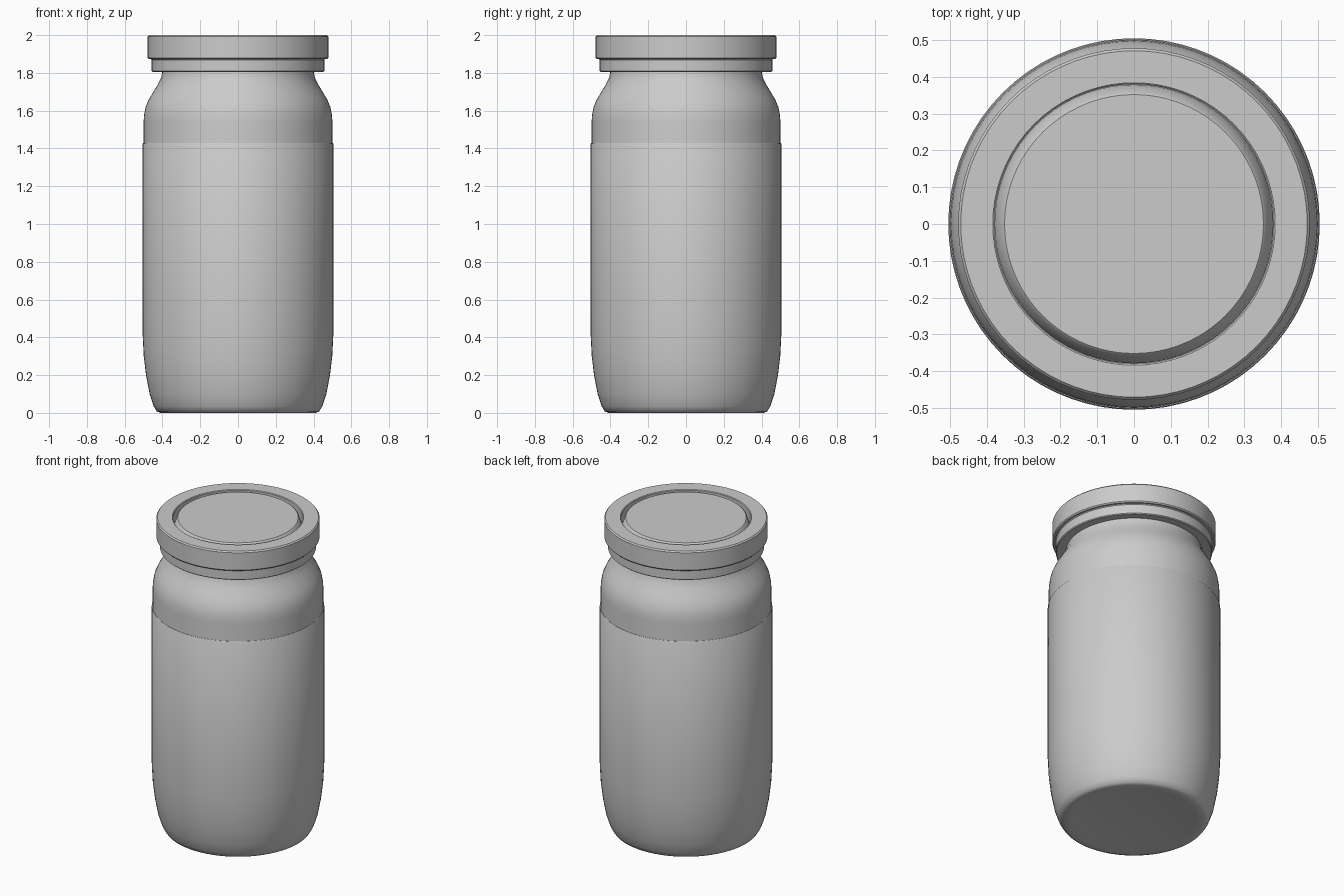
import bpy
import bmesh
import math

cube = bpy.data.objects.get("Cube")
if cube:
    bpy.data.objects.remove(cube, do_unlink=True)

SEGMENTS = 72

grey = bpy.data.materials.new("plain grey")
grey.use_nodes = True
grey.diffuse_color = (0.6, 0.6, 0.6, 1)
grey.node_tree.nodes["Principled BSDF"].inputs["Base Color"].default_value = (0.6, 0.6, 0.6, 1)


def lathe(name, profile, closed=False, angle=35):
    """Spin an (r, z) profile round the z axis."""
    bm = bmesh.new()
    verts = [bm.verts.new((r, 0, z)) for r, z in profile]
    pairs = list(zip(verts, verts[1:]))
    if closed:
        pairs.append((verts[-1], verts[0]))
    edges = [bm.edges.new(p) for p in pairs]
    bmesh.ops.spin(bm, geom=verts + edges, axis=(0, 0, 1), cent=(0, 0, 0),
                   angle=math.tau, steps=SEGMENTS)
    bmesh.ops.remove_doubles(bm, verts=bm.verts, dist=0.0002)
    bmesh.ops.recalc_face_normals(bm, faces=bm.faces)
    mesh = bpy.data.meshes.new(name)
    bm.to_mesh(mesh)
    bm.free()
    mesh.materials.append(grey)
    obj = bpy.data.objects.new(name, mesh)
    bpy.context.collection.objects.link(obj)
    bpy.ops.object.select_all(action='DESELECT')
    obj.select_set(True)
    bpy.context.view_layer.objects.active = obj
    bpy.ops.object.shade_smooth_by_angle(angle=math.radians(angle))
    return obj


# Jar wall with rounded foot, shoulder and neck
lathe("jar_body", [
    (0, 0.03), (0.30, 0.025), (0.39, 0.01), (0.43, 0.03), (0.463, 0.10),
    (0.482, 0.20), (0.497, 0.34), (0.50, 0.45), (0.50, 1.54), (0.497, 1.58),
    (0.489, 1.62), (0.472, 1.66), (0.448, 1.70), (0.424, 1.74),
    (0.407, 1.775), (0.40, 1.81), (0.40, 1.86), (0, 1.86)], angle=50)

# Filling, just proud of the wall, ending in a level line
lathe("filling", [
    (0, 0.018), (0.28, 0.014), (0.37, 0.003), (0.41, 0), (0.43, 0.008),
    (0.446, 0.035), (0.468, 0.10), (0.487, 0.20), (0.499, 0.30),
    (0.505, 0.42), (0.505, 1.425), (0.502, 1.43), (0, 1.43)], angle=50)

# Stepped screw ring with an open centre
lathe("lid_ring", [
    (0.38, 1.81), (0.452, 1.805), (0.457, 1.81), (0.457, 1.868),
    (0.462, 1.873), (0.472, 1.873), (0.478, 1.88), (0.478, 1.992),
    (0.471, 2.0), (0.384, 2.0), (0.38, 1.996)], closed=True)

# Tapered disc set in the ring
lathe("lid_disc", [
    (0, 1.86), (0.379, 1.86), (0.379, 1.935), (0.372, 1.95), (0.358, 1.993),
    (0.352, 1.998), (0, 1.998)])
